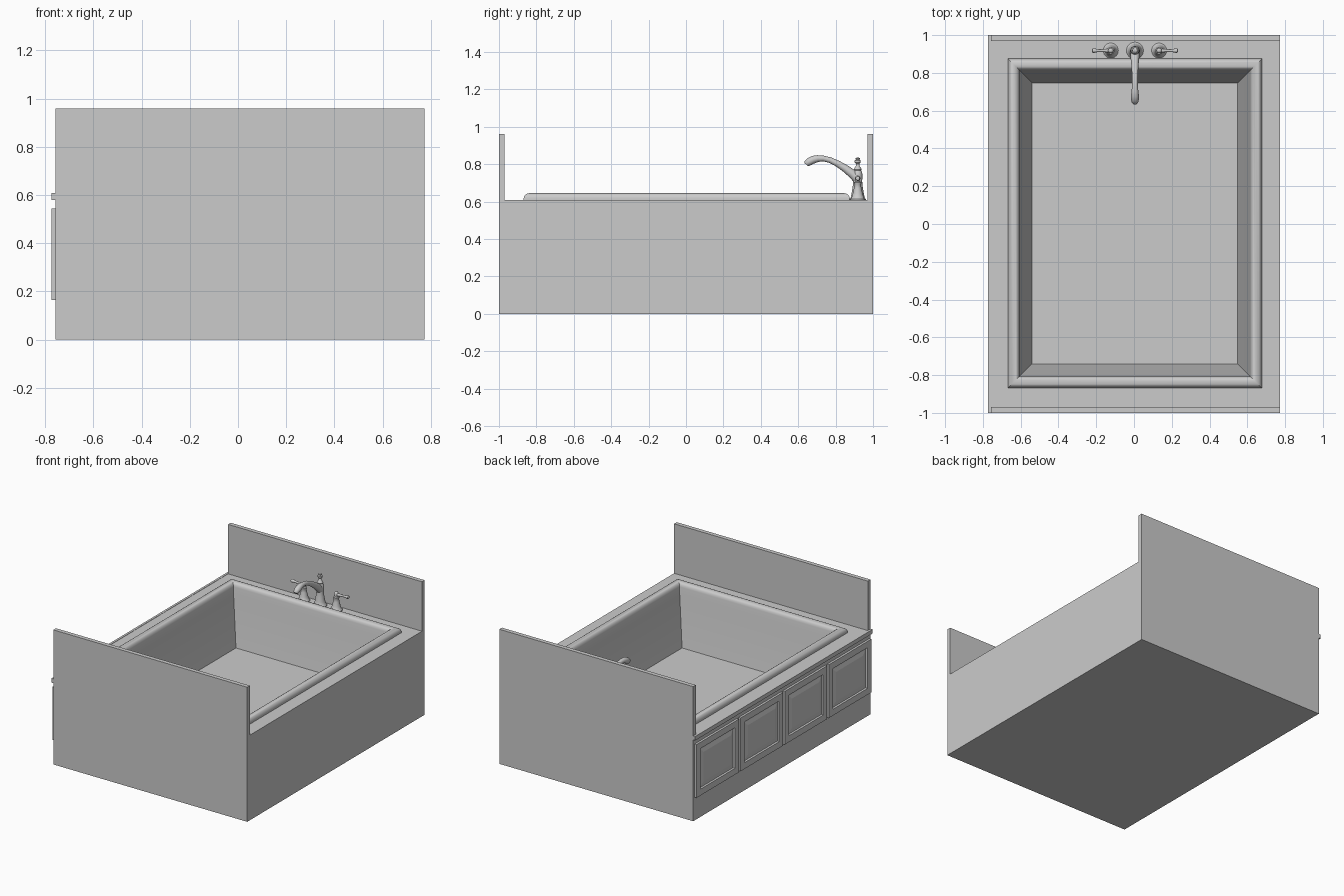
import bpy, bmesh, math
from mathutils import Vector

if "Cube" in bpy.data.objects:
    bpy.data.objects.remove(bpy.data.objects["Cube"])

grey = bpy.data.materials.new("plain grey")
grey.diffuse_color = (0.6, 0.6, 0.6, 1)
grey.use_nodes = True
grey.node_tree.nodes["Principled BSDF"].inputs["Base Color"].default_value = grey.diffuse_color


def finish(name, bm, smooth=None):
    bmesh.ops.recalc_face_normals(bm, faces=bm.faces)
    mesh = bpy.data.meshes.new(name)
    bm.to_mesh(mesh)
    bm.free()
    mesh.materials.append(grey)
    ob = bpy.data.objects.new(name, mesh)
    bpy.context.collection.objects.link(ob)
    if smooth:
        bpy.ops.object.select_all(action='DESELECT')
        ob.select_set(True)
        bpy.context.view_layer.objects.active = ob
        bpy.ops.object.shade_smooth_by_angle(angle=math.radians(smooth))
    return ob


def box(name, x0, x1, y0, y1, z0, z1):
    bm = bmesh.new()
    bmesh.ops.create_cube(bm, size=1)
    for v in bm.verts:
        v.co = ((x0 + x1) / 2 + v.co.x * (x1 - x0),
                (y0 + y1) / 2 + v.co.y * (y1 - y0),
                (z0 + z1) / 2 + v.co.z * (z1 - z0))
    return finish(name, bm)


def loft(name, rings, smooth=None, cap_start=True, cap_end=True):
    """Skin a series of equal-length point loops."""
    bm = bmesh.new()
    loops = [[bm.verts.new(p) for p in r] for r in rings]
    n = len(loops[0])
    for a, b in zip(loops, loops[1:]):
        for i in range(n):
            j = (i + 1) % n
            bm.faces.new((a[i], a[j], b[j], b[i]))
    if cap_start:
        bm.faces.new(loops[0])
    if cap_end:
        bm.faces.new(loops[-1])
    return finish(name, bm, smooth)


def tube(name, stations, n=16):
    """Round tube through (point, radius) stations."""
    pts = [Vector(p) for p, r in stations]
    rings = []
    for i, (p, r) in enumerate(stations):
        t = (pts[min(i + 1, len(pts) - 1)] - pts[max(i - 1, 0)]).normalized()
        side = Vector((0, 0, 1)) if abs(t.x) > 0.9 else Vector((1, 0, 0))
        up = t.cross(side).normalized()
        side = up.cross(t)
        rings.append([pts[i] + r * (math.cos(a) * side + math.sin(a) * up)
                      for a in (2 * math.pi * k / n for k in range(n))])
    return loft(name, rings, 40)


def turned(name, x, y, z, profile, n=24):
    """Lathe a (radius, height) profile about a vertical axis."""
    return loft(name, [[(x + r * math.cos(2 * math.pi * k / n),
                         y + r * math.sin(2 * math.pi * k / n), z + h)
                        for k in range(n)] for r, h in profile], 40)


XL, XR, DECK = -0.757, 0.773, 0.607

# Surround: a box whose top is open around the basin
def rect(x0, x1, y0, y1, z):
    return [(x0, y0, z), (x1, y0, z), (x1, y1, z), (x0, y1, z)]

loft("surround", [rect(XL, XR, -1, 1, 0), rect(XL, XR, -1, 1, DECK),
                  rect(-0.64, 0.65, -0.845, 0.85, DECK)], cap_end=False)

# End walls and deck edge strip
for name, y0, y1 in (("front_wall", -1, -0.97), ("back_wall", 0.97, 1)):
    box(name, XL, XR, y0, y1, DECK, 0.96)
box("deck_edge", -0.773, XL, -1, 1, 0.58, 0.609)

# Basin with a rounded rim: (inset from the outer rim edge, height)
rim = [(0, 0.605), (0, 0.618), (0.003, 0.629), (0.010, 0.638), (0.020, 0.643),
       (0.032, 0.645), (0.042, 0.643), (0.051, 0.637), (0.057, 0.628),
       (0.060, 0.615), (0.066, 0.56), (0.128, 0.222)]
loft("basin", [rect(-0.667 + d, 0.677 - d, -0.868 + d, 0.875 - d, z)
               for d, z in rim], 35, cap_start=False)

# Four framed access panels on the left side
def panel(name, y0, y1, z0, z1):
    steps = [(0, XL), (0, -0.773), (0.045, -0.773), (0.05, -0.763),
             (0.058, -0.763), (0.085, -0.770)]
    loft(name, [[(x, y0 + d, z0 + d), (x, y1 - d, z0 + d),
                 (x, y1 - d, z1 - d), (x, y0 + d, z1 - d)]
                for d, x in steps], cap_start=False)

for i in range(4):
    y = -0.985 + i * 0.4975
    panel(f"access_panel_{i + 1}", y, y + 0.4775, 0.165, 0.545)

# Tap: central column with finial
CX, CY = 0.005, 0.918
turned("tap_column", CX, CY, DECK,
       [(0.045, 0), (0.045, 0.006), (0.038, 0.012), (0.033, 0.035),
        (0.027, 0.07), (0.024, 0.10), (0.025, 0.13), (0.024, 0.15),
        (0.018, 0.158), (0.021, 0.165), (0.018, 0.172), (0.011, 0.18),
        (0.009, 0.195), (0.016, 0.203), (0.016, 0.213), (0.010, 0.218),
        (0.012, 0.224), (0.004, 0.229)])

# Curved spout
tube("tap_spout",
     [((CX, y, z), r) for y, z, r in (
         (0.918, 0.72, 0.026), (0.89, 0.748, 0.024), (0.85, 0.778, 0.020),
         (0.81, 0.803, 0.017), (0.77, 0.822, 0.015), (0.735, 0.830, 0.015),
         (0.705, 0.830, 0.018), (0.68, 0.824, 0.021), (0.66, 0.814, 0.021),
         (0.647, 0.804, 0.018), (0.642, 0.798, 0.013))])

# Lever handles on either side
for side, s in (("left", -1), ("right", 1)):
    hx = CX + s * 0.128
    turned(f"{side}_handle_base", hx, CY, DECK,
           [(0.040, 0), (0.040, 0.006), (0.034, 0.011), (0.027, 0.035),
            (0.020, 0.065), (0.017, 0.085), (0.020, 0.09), (0.020, 0.096),
            (0.013, 0.10), (0.014, 0.122), (0.010, 0.129), (0.003, 0.132)])
    tube(f"{side}_lever", [((hx + s * d, CY, DECK + 0.112 + d * 0.05), r)
                           for d, r in ((0, 0.009), (0.02, 0.010), (0.045, 0.007),
                                        (0.07, 0.008), (0.09, 0.012),
                                        (0.097, 0.011), (0.10, 0.005))], 12)
